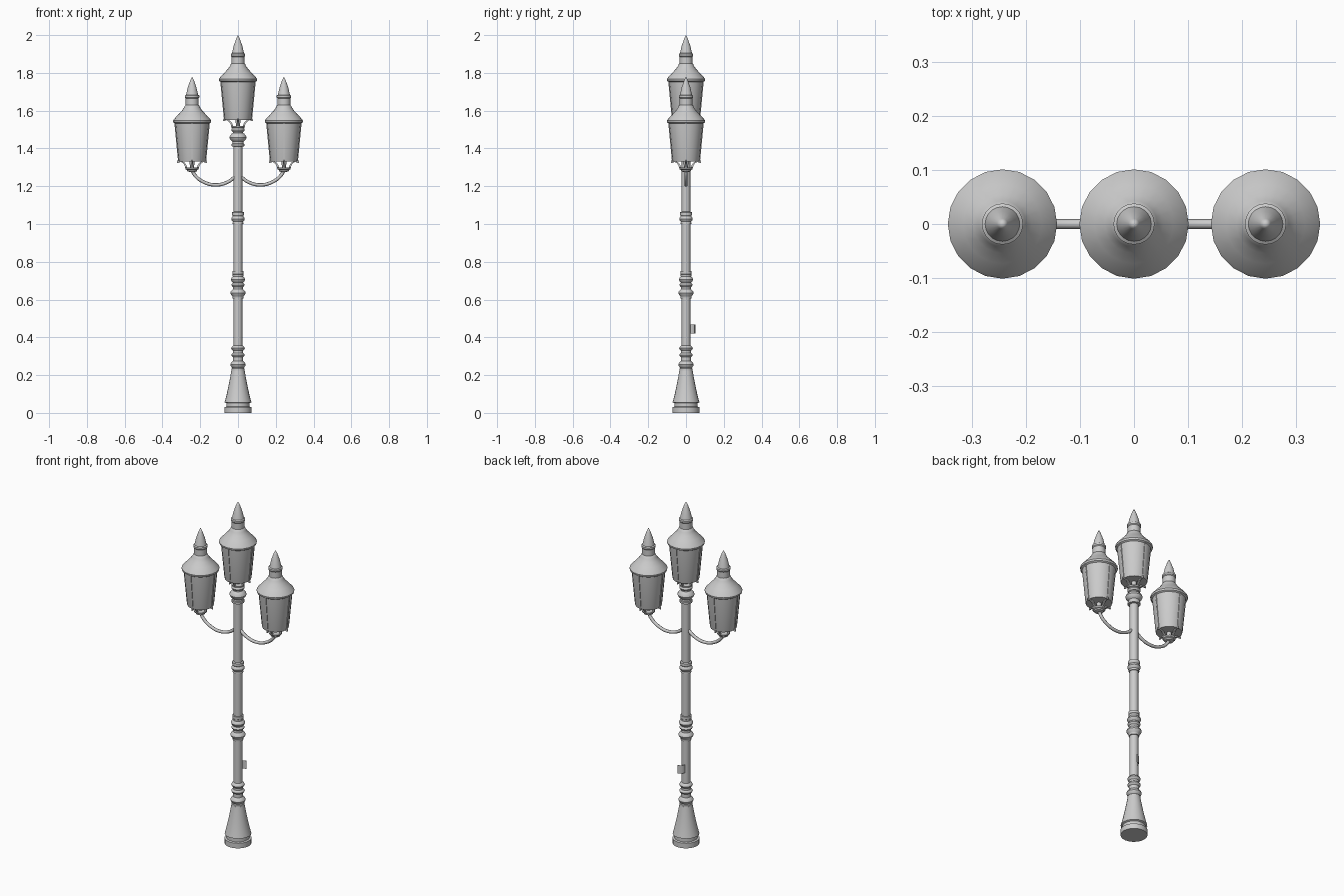
import bpy, bmesh
from math import sin, cos, pi, radians

if "Cube" in bpy.data.objects:
    bpy.data.objects.remove(bpy.data.objects["Cube"])


def finish(name, bm, loc=(0, 0, 0)):
    bmesh.ops.recalc_face_normals(bm, faces=bm.faces)
    me = bpy.data.meshes.new(name)
    bm.to_mesh(me)
    bm.free()
    ob = bpy.data.objects.new(name, me)
    ob.location = loc
    bpy.context.collection.objects.link(ob)
    bpy.ops.object.select_all(action='DESELECT')
    ob.select_set(True)
    bpy.context.view_layer.objects.active = ob
    bpy.ops.object.shade_smooth_by_angle(angle=radians(32))
    return ob


def lathe(name, profile, loc=(0, 0, 0), n=20):
    """Spin an (r, z) profile around z, capping open ends."""
    bm = bmesh.new()
    rings = []
    for r, z in profile:
        if r == 0:
            rings.append([bm.verts.new((0, 0, z))])
        else:
            rings.append([bm.verts.new((r * cos(2 * pi * i / n), r * sin(2 * pi * i / n), z)) for i in range(n)])
    for a, b in zip(rings, rings[1:]):
        for i in range(n):
            j = (i + 1) % n
            quad = [a[i % len(a)], a[j % len(a)], b[j % len(b)], b[i % len(b)]]
            bm.faces.new(list(dict.fromkeys(quad)))
    for ring in (rings[0], rings[-1]):
        if len(ring) > 2:
            bm.faces.new(ring)
    return finish(name, bm, loc)


def radial_strips(name, outline, thick, loc, count=4):
    """Extrude a closed (r, z) outline and repeat it around z."""
    bm = bmesh.new()
    for k in range(count):
        a = 2 * pi * k / count
        sides = [[bm.verts.new((r * cos(a) - t * sin(a), r * sin(a) + t * cos(a), z)) for r, z in outline]
                 for t in (-thick / 2, thick / 2)]
        for s in sides:
            bm.faces.new(s)
        for i in range(len(outline)):
            j = (i + 1) % len(outline)
            bm.faces.new((sides[0][i], sides[0][j], sides[1][j], sides[1][i]))
    return finish(name, bm, loc)


def bead(z0, z1, r0, r1, n=4):
    """Half-round moulding between two heights."""
    return [(r0 + (r1 - r0) * sin(pi * i / n), z0 + (z1 - z0) * i / n) for i in range(n + 1)]


def disc(z0, z1, r):
    return [(r, z0), (r, z1)]


# Plinth and flared foot
lathe("base", [(.072, 0), (.072, .03), (.062, .033), (.062, .052), (.071, .056), (.062, .09),
               (.052, .135), (.043, .18), (.035, .225)])

# Pole with its ring mouldings
P = .023
pole = [(.03, .22)]
pole += disc(.225, .235, .034) + bead(.238, .272, .03, .041) + [(.027, .275), (.027, .292)]
pole += bead(.295, .318, .027, .036) + [(.027, .32), (.027, .33)] + bead(.33, .355, .027, .036) + [(P, .357)]
pole += [(P, .605)] + disc(.605, .614, .028) + bead(.618, .652, .03, .041) + [(.027, .655), (.027, .664)]
pole += bead(.667, .688, .027, .035) + bead(.69, .722, .027, .038) + [(.028, .725), (.028, .733)]
pole += disc(.735, .75, .03) + [(P, .75)]
pole += [(P, 1.0)] + disc(1.0, 1.008, .028) + bead(1.012, 1.042, .027, .036) + disc(1.048, 1.062, .031) + [(P, 1.065)]
pole += [(P, 1.41)] + disc(1.412, 1.424, .034) + [(.03, 1.426), (.03, 1.436)]
pole += bead(1.438, 1.478, .033, .046) + [(.027, 1.482), (.027, 1.488)]
pole += bead(1.488, 1.508, .03, .036) + [(.02, 1.51)]
lathe("pole", pole)


def lantern(label, x, z):
    loc = (x, 0, z)          # z is the underside of the glass body
    lathe(label + "_body", [(.07, 0), (.072, .006), (.091, .208)], loc)
    lathe(label + "_roof", [(.088, .2), (.099, .207), (.101, .217), (.096, .225), (.073, .25), (.054, .27),
                            (.043, .286), (.038, .297), (.034, .3), (.034, .335), (.038, .34), (.038, .35),
                            (.032, .354), (.023, .393), (.010, .43), (0, .45)], loc)
    # Corner ribs with small feet
    radial_strips(label + "_ribs", [(.066, -.006), (.08, -.006), (.08, .004), (.075, .008), (.094, .207),
                                    (.086, .207), (.066, .004)], .006, loc)
    # Curved brackets, stem and cup holding the lantern
    radial_strips(label + "_brackets", [(.062, 0), (.046, -.01), (.039, -.022), (.036, -.034), (.025, -.034),
                                        (.03, -.018), (.04, -.004), (.048, 0)], .008, loc)
    lathe(label + "_stem", [(.01, -.04), (.01, -.02), (.014, -.01), (.014, .002)], loc, 12)
    lathe(label + "_cup", [(.012, -.055), (.025, -.051), (.027, -.044), (.034, -.04), (.036, -.032), (.02, -.03)], loc)


lantern("centre_lantern", 0, 1.55)

for side, s in (("left", -1), ("right", 1)):
    lantern(side + "_lantern", s * .243, 1.33)
    # Swept arm
    cu = bpy.data.curves.new(side + "_arm", 'CURVE')
    cu.dimensions = '3D'
    cu.bevel_depth = .009
    cu.bevel_resolution = 2
    cu.resolution_u = 5
    cu.use_fill_caps = True
    sp = cu.splines.new('BEZIER')
    pts = [(.01, 1.255), (.055, 1.222), (.12, 1.207), (.185, 1.224), (.228, 1.258), (.243, 1.285)]
    sp.bezier_points.add(len(pts) - 1)
    for bp, (x, z) in zip(sp.bezier_points, pts):
        bp.co = (s * x, 0, z)
        bp.handle_left_type = bp.handle_right_type = 'AUTO'
    bpy.context.collection.objects.link(bpy.data.objects.new(side + "_arm", cu))

# Open curved access hatch on the back of the pole
bm = bmesh.new()
path = [(-.008, .02), (-.006, .031), (.001, .041), (.01, .047), (.02, .049)]
cols = [[bm.verts.new((x + d, y - d, z)) for x, y, d, z in
         ((px, py, 0, .42), (px, py, 0, .467), (px, py, .003, .467), (px, py, .003, .42))] for px, py in path]
for a, b in zip(cols, cols[1:]):
    for i in range(4):
        j = (i + 1) % 4
        bm.faces.new((a[i], a[j], b[j], b[i]))
bm.faces.new(cols[0])
bm.faces.new(cols[-1])
finish("access_hatch", bm)
